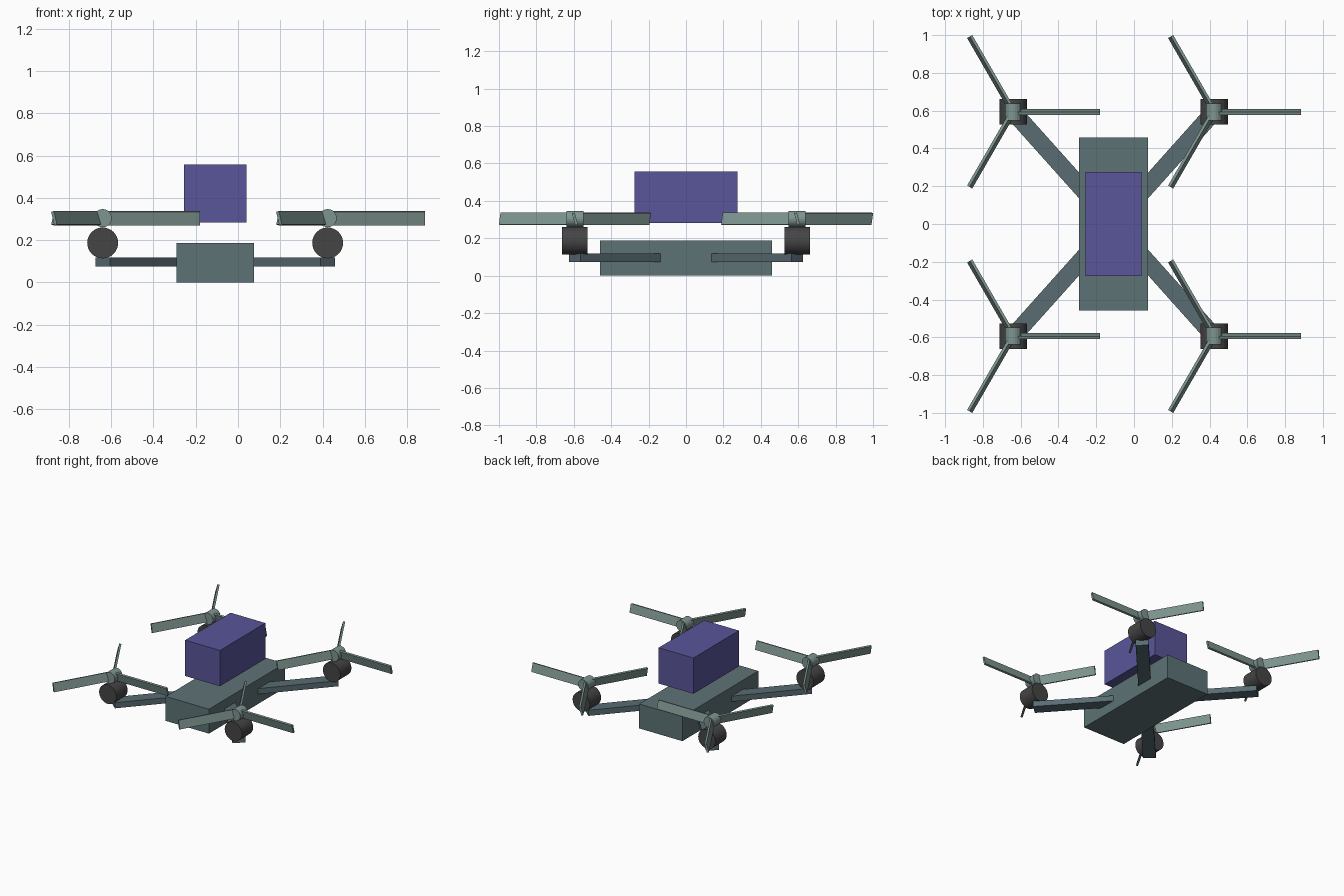
import bpy
from math import radians, atan2, hypot, pi
from mathutils import Matrix

if "Cube" in bpy.data.objects:
    bpy.data.objects.remove(bpy.data.objects["Cube"])

CX = -0.108            # body centre in x
DX, DY = 0.532, 0.594  # rotor offsets from the body centre


def material(name, rgb):
    m = bpy.data.materials.new(name)
    m.diffuse_color = (*rgb, 1)
    m.use_nodes = True
    m.node_tree.nodes["Principled BSDF"].inputs["Base Color"].default_value = m.diffuse_color
    return m


BODY = material("dark_teal", (0.11, 0.17, 0.18))
ARM = material("slate", (0.10, 0.15, 0.17))
DARK = material("charcoal", (0.06, 0.06, 0.06))
BLADE = material("grey_green", (0.21, 0.30, 0.28))
PURPLE = material("purple", (0.10, 0.09, 0.32))


def box(name, size, matrix, mat):
    bpy.ops.mesh.primitive_cube_add(size=1)
    o = bpy.context.object
    o.name = name
    o.data.transform(matrix @ Matrix.Diagonal((*size, 1)))
    o.data.materials.append(mat)
    return o


def cylinder_y(name, radius, length, loc, sides, mat):
    bpy.ops.mesh.primitive_cylinder_add(vertices=sides, radius=radius, depth=length,
                                        location=loc, rotation=(pi / 2, 0, 0))
    o = bpy.context.object
    o.name = name
    o.data.materials.append(mat)
    return o


T = Matrix.Translation

# Central body and the cargo box hovering above it
box("body", (0.366, 0.918, 0.187), T((CX, 0, 0.0935)), BODY)
box("cargo_box", (0.295, 0.55, 0.274), T((CX, 0, 0.42)), PURPLE)

for sx, side in ((-1, "left"), (1, "right")):
    for sy, end in ((-1, "front"), (1, "back")):
        tag = f"{end}_{side}"
        x, y = CX + sx * DX, sy * DY

        # Arm running from the body centre out to the motor
        length = hypot(DX, DY)
        turn = Matrix.Rotation(atan2(sy * DY, sx * DX), 4, 'Z')
        box(f"arm_{tag}", (length, 0.091, 0.043),
            T((CX, 0, 0.096)) @ turn @ T((length / 2, 0, 0)), ARM)

        # Motor and hub, both lying along y
        cylinder_y(f"motor_{tag}", 0.073, 0.136, (x, y, 0.187), 32, DARK)
        cylinder_y(f"hub_{tag}", 0.043, 0.09, (x, y, 0.304), 24, BLADE)

        # Three steeply pitched blades
        for i in range(3):
            spin = Matrix.Rotation(radians(120 * i), 4, 'Z')
            pitch = Matrix.Rotation(radians(15), 4, 'X')
            box(f"blade_{tag}_{i + 1}", (0.46, 0.015, 0.066),
                T((x, y, 0.304)) @ spin @ T((0.23, 0, 0)) @ pitch, BLADE)
